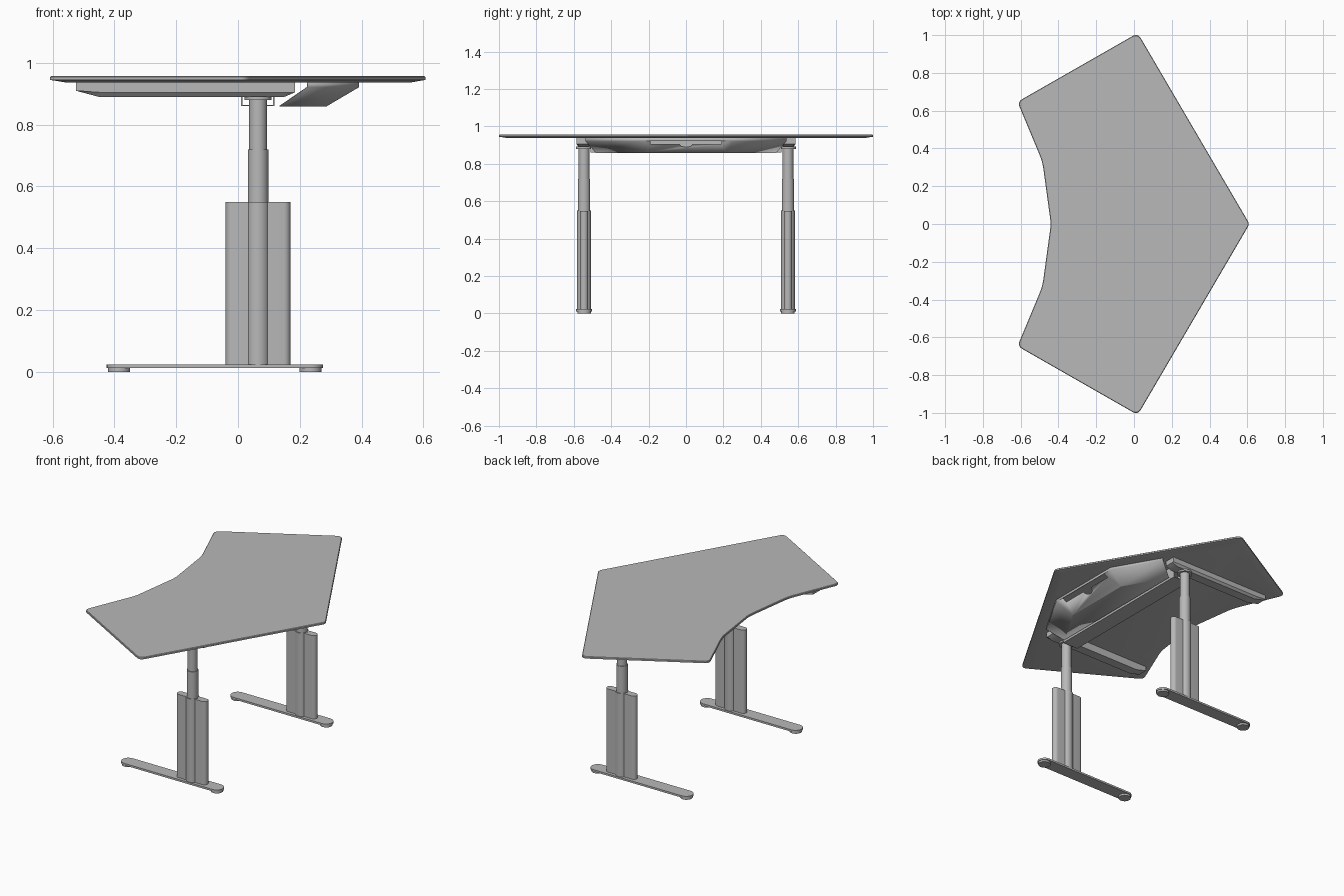
import bpy, bmesh, math
from mathutils import Vector

if "Cube" in bpy.data.objects:
    bpy.data.objects.remove(bpy.data.objects["Cube"])

grey = bpy.data.materials.new("satin grey")
grey.diffuse_color = (0.48, 0.48, 0.48, 1)
grey.use_nodes = True
grey.node_tree.nodes["Principled BSDF"].inputs["Base Color"].default_value = grey.diffuse_color


def finish(name, bm):
    bmesh.ops.recalc_face_normals(bm, faces=bm.faces)
    me = bpy.data.meshes.new(name)
    bm.to_mesh(me)
    bm.free()
    me.materials.append(grey)
    me.shade_smooth()
    me.set_sharp_from_angle(angle=math.radians(30))
    ob = bpy.data.objects.new(name, me)
    bpy.context.collection.objects.link(ob)
    return ob


def loft(name, rings):
    """Closed solid through rings of equal point count."""
    bm = bmesh.new()
    loops = [[bm.verts.new(p) for p in r] for r in rings]
    n = len(loops[0])
    for a, b in zip(loops, loops[1:]):
        for i in range(n):
            bm.faces.new((a[i], a[(i + 1) % n], b[(i + 1) % n], b[i]))
    bm.faces.new(loops[0])
    bm.faces.new(loops[-1])
    return finish(name, bm)


def prism(name, outline, z0, z1):
    return loft(name, [[(x, y, z) for x, y in outline] for z in (z0, z1)])


def circle(cx, cy, r, n=32):
    return [(cx + r * math.cos(2 * math.pi * i / n), cy + r * math.sin(2 * math.pi * i / n)) for i in range(n)]


def stadium(x0, x1, cy, r, n=12):
    """Long slot shape with half-round ends."""
    pts = []
    for cx, start in ((x1 - r, -math.pi / 2), (x0 + r, math.pi / 2)):
        for i in range(n + 1):
            a = start + math.pi * i / n
            pts.append((cx + r * math.cos(a), cy + r * math.sin(a)))
    return pts


def inset(poly, d):
    """Move every edge of a counter-clockwise polygon inward by d."""
    out = []
    for i, p in enumerate(poly):
        u = (p - poly[i - 1]).normalized()
        v = (poly[(i + 1) % len(poly)] - p).normalized()
        nu, nv = Vector((-u.y, u.x)), Vector((-v.y, v.x))
        out.append(p + (nu + nv) * d / (1 + nu.dot(nv)))
    return out


def round_corners(poly, cuts, n=6):
    out = []
    for i, p in enumerate(poly):
        a = p + (poly[i - 1] - p).normalized() * cuts[i]
        b = p + (poly[(i + 1) % len(poly)] - p).normalized() * cuts[i]
        for k in range(n + 1):
            t = k / n
            out.append(a * (1 - t) ** 2 + p * 2 * t * (1 - t) + b * t * t)
    return out


# Tabletop: rounded outline with a wide chamfer underneath
half = [(0.02, 1.011), (-0.617, 0.647), (-0.485, 0.33)]
corners = [(0.612, 0)] + half + [(-0.44, 0)] + [(x, -y) for x, y in reversed(half)]
corners = [Vector(c) for c in corners]
cuts = [0.02, 0.033, 0.03, 0.04, 0.035, 0.04, 0.03, 0.033]
rings = []
for d, z in ((0.04, 0.937), (0, 0.945), (0, 0.954), (0.003, 0.957)):
    rings.append([(p.x, p.y, z) for p in round_corners(inset(corners, d), cuts)])
loft("tabletop", rings)

# Legs, one on each side
CX = 0.065
for side, s in (("front", -1), ("back", 1)):
    y = 0.545 * s
    prism(side + "_foot", stadium(-0.425, 0.275, y, 0.042), 0.012, 0.024)
    for end, x in (("left", -0.385), ("right", 0.235)):
        prism(f"{side}_{end}_pad", circle(x, y, 0.036), 0, 0.012)
    prism(side + "_column_fins", stadium(-0.04, 0.17, y, 0.022), 0.024, 0.549)
    prism(side + "_outer_tube", circle(CX, y, 0.038), 0.024, 0.55)
    prism(side + "_middle_tube", circle(CX, y, 0.033), 0.55, 0.72)
    prism(side + "_inner_tube", circle(CX, y, 0.029), 0.72, 0.882)
    prism(side + "_cap_plate", circle(CX, y, 0.044), 0.88, 0.892)
    # Support arm: tapered profile, outer lower edge chamfered
    arm = [(-0.525, 0.937), (-0.525, 0.91), (-0.45, 0.89), (0.15, 0.89), (0.185, 0.905), (0.185, 0.937)]
    loft(side + "_support_arm", [[(x, y + s * w, max(z, low)) for x, z in arm]
                                 for w, low in ((-0.03, 0.89), (0.03, 0.89), (0.04, 0.905))])

# Crossbeam: thin open channel between the legs
X0, X1, T = 0.01, 0.118, 0.004
channel = [(X0, 0.937), (X0, 0.86), (X1, 0.86), (X1, 0.937),
           (X1 - T, 0.937), (X1 - T, 0.86 + T), (X0 + T, 0.86 + T), (X0 + T, 0.937)]
loft("crossbeam", [[(x, y, z) for x, z in channel] for y in (-0.51, 0.51)])

# Cable tray: floor, sloping wall and upright lip following the table edge
bm = bmesh.new()


def path(points, z):
    full = points + [(x, -y) for x, y in reversed(points)]
    return [bm.verts.new((x, y, z)) for x, y in full]


low = path([(0.135, -0.482), (0.285, -0.222)], 0.86)
mid = path([(0.225, -0.536), (0.39, -0.25)], 0.922)
top = path([(0.225, -0.536), (0.39, -0.25)], 0.937)
bm.faces.new(low)
for i in range(3):
    bm.faces.new((mid[i], mid[i + 1], top[i + 1], top[i]))
for i in (0, 2):
    bm.faces.new((low[i], low[i + 1], mid[i + 1], mid[i]))
# Middle wall with a slot and a round finger notch
notch = [(-0.19, 0.922), (-0.19, 0.906)]
notch += [(-0.035 * math.cos(a), 0.906 - 0.016 * math.sin(a)) for a in [math.pi * k / 10 for k in range(11)]]
notch += [(0.19, 0.906), (0.19, 0.922)]
slot = [bm.verts.new((0.285 + 0.105 * (z - 0.86) / 0.062, y, z)) for y, z in notch]
bm.faces.new([low[1], mid[1]] + slot + [mid[2], low[2]])
tray = finish("cable_tray", bm)
thick = tray.modifiers.new("sheet", "SOLIDIFY")
thick.thickness = 0.003
thick.offset = 0
